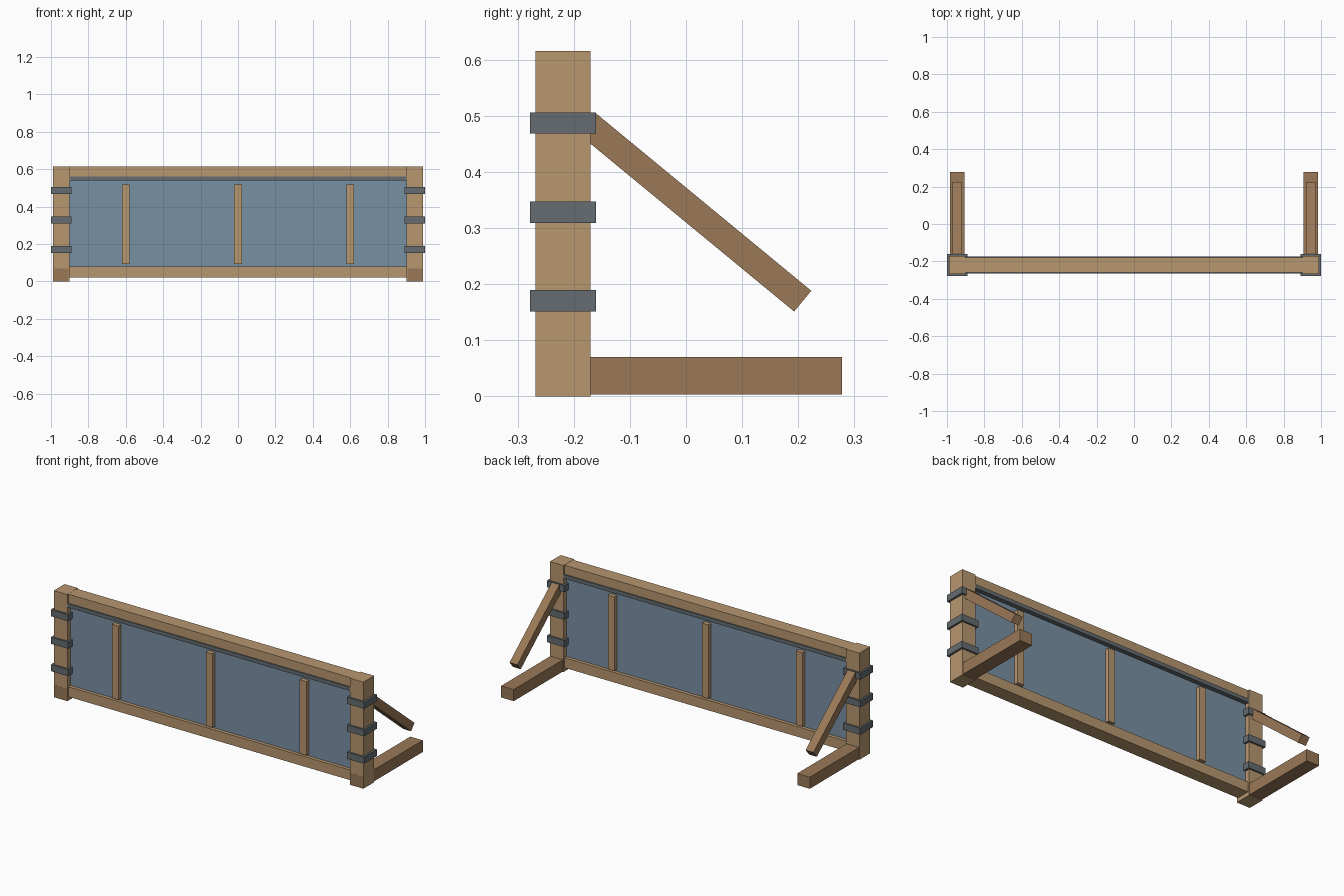
import bpy
import math

if "Cube" in bpy.data.objects:
    bpy.data.objects.remove(bpy.data.objects["Cube"])


def material(name, rgb):
    m = bpy.data.materials.new(name)
    m.diffuse_color = (*rgb, 1)
    m.use_nodes = True
    m.node_tree.nodes["Principled BSDF"].inputs["Base Color"].default_value = m.diffuse_color
    return m


WOOD = material("light_wood", (0.48, 0.31, 0.16))
DARK_WOOD = material("dark_wood", (0.32, 0.19, 0.095))
METAL = material("grey_metal", (0.13, 0.15, 0.16))
BLUE = material("blue_panel", (0.19, 0.28, 0.37))


def box(name, x, y, z, mat, tilt=0.0):
    """Box from (min, max) ranges, optionally tilted about its x axis."""
    bpy.ops.mesh.primitive_cube_add(size=1)
    ob = bpy.context.object
    ob.name = name
    size = [r[1] - r[0] for r in (x, y, z)]
    for v in ob.data.vertices:
        v.co = [c * s for c, s in zip(v.co, size)]
    ob.location = [(r[0] + r[1]) / 2 for r in (x, y, z)]
    ob.rotation_euler.x = tilt
    ob.data.materials.append(mat)
    return ob


def around(centre, width):
    return (centre - width / 2, centre + width / 2)


YC = -0.219      # centre plane of the frame
POST_X = 0.945

# Rails, channel strip and panel
box("top_rail", (-0.95, 0.95), around(YC, 0.08), (0.56, 0.614), WOOD)
box("bottom_rail", (-0.95, 0.95), around(YC, 0.08), (0.022, 0.08), WOOD)
box("channel_strip", (-0.905, 0.905), around(YC, 0.092), (0.54, 0.562), METAL)
box("panel", (-0.91, 0.91), around(YC, 0.04), (0.075, 0.545), BLUE)

# Upright battens, showing on both faces of the panel
for x in (-0.6, 0, 0.6):
    box("batten", around(x, 0.042), around(YC, 0.09), (0.092, 0.518), WOOD)

# End posts with straps, feet and sloping braces
SLOPE = math.atan(0.824)
LENGTH = 0.50
end_y, end_z = 0.208, 0.1695     # middle of the brace's free end
cy = end_y - math.cos(SLOPE) * LENGTH / 2
cz = end_z + math.sin(SLOPE) * LENGTH / 2
for side in (-1, 1):
    x = side * POST_X
    box("post", around(x, 0.086), around(YC, 0.098), (0, 0.615), WOOD)
    for z in (0.17, 0.328, 0.487):
        box("strap", around(x, 0.11), around(YC, 0.118), around(z, 0.038), METAL)
    box("foot", around(x, 0.08), (-0.2685, 0.278), (0.003, 0.07), DARK_WOOD)
    box("brace", around(x, 0.05), around(cy, LENGTH), around(cz, 0.048),
        DARK_WOOD, -SLOPE)
